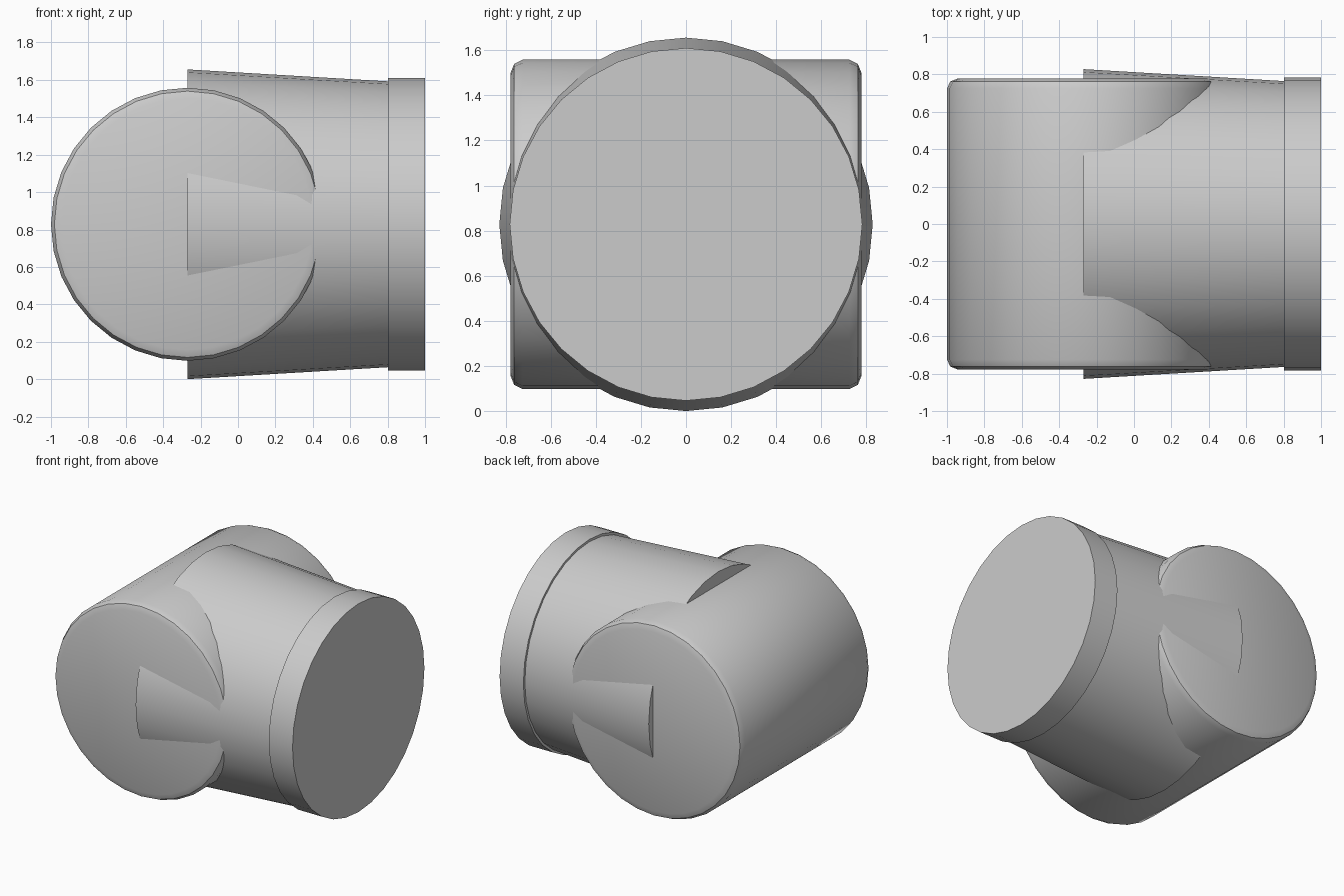
import bpy, math
from mathutils import Matrix

cube = bpy.data.objects.get("Cube")
if cube:
    bpy.data.objects.remove(cube, do_unlink=True)

grey = bpy.data.materials.new("light_grey")
grey.use_nodes = True
colour = (0.6, 0.6, 0.6, 1)
grey.diffuse_color = colour
grey.node_tree.nodes["Principled BSDF"].inputs["Base Color"].default_value = colour

SIDES = 32
AXIS_Z = 0.828


def turned(name, profile, matrix):
    """Closed solid turned about its own z from (radius, height) points."""
    verts = [(r * math.cos(math.tau * i / SIDES), r * math.sin(math.tau * i / SIDES), h)
             for r, h in profile for i in range(SIDES)]
    faces = [tuple(reversed(range(SIDES)))]
    for k in range(len(profile) - 1):
        a, b = k * SIDES, (k + 1) * SIDES
        for i in range(SIDES):
            j = (i + 1) % SIDES
            faces.append((a + i, a + j, b + j, b + i))
    last = (len(profile) - 1) * SIDES
    faces.append(tuple(range(last, last + SIDES)))
    mesh = bpy.data.meshes.new(name)
    mesh.from_pydata(verts, [], faces)
    mesh.transform(matrix)
    mesh.materials.append(grey)
    obj = bpy.data.objects.new(name, mesh)
    bpy.context.collection.objects.link(obj)
    bpy.ops.object.select_all(action="DESELECT")
    obj.select_set(True)
    bpy.context.view_layer.objects.active = obj
    bpy.ops.object.shade_smooth_by_angle(angle=math.radians(32))
    return obj


# Cross drum with rounded rims, lying along y
rim = [(0.73, 0.725), (0.712, 0.762), (0.672, 0.778)]
drum = [(r, -h) for r, h in reversed(rim)] + rim
turned("cross_drum", drum,
       Matrix.Translation((-0.27, 0, AXIS_Z)) @ Matrix.Rotation(math.pi / 2, 4, "X"))

# Tapered barrel and end collar, lying along x
along_x = Matrix.Translation((0, 0, AXIS_Z)) @ Matrix.Rotation(math.pi / 2, 4, "Y")
turned("tapered_barrel", [(0.828, -0.27), (0.764, 0.805)], along_x)
turned("end_collar", [(0.782, 0.803), (0.782, 1.0)], along_x)
